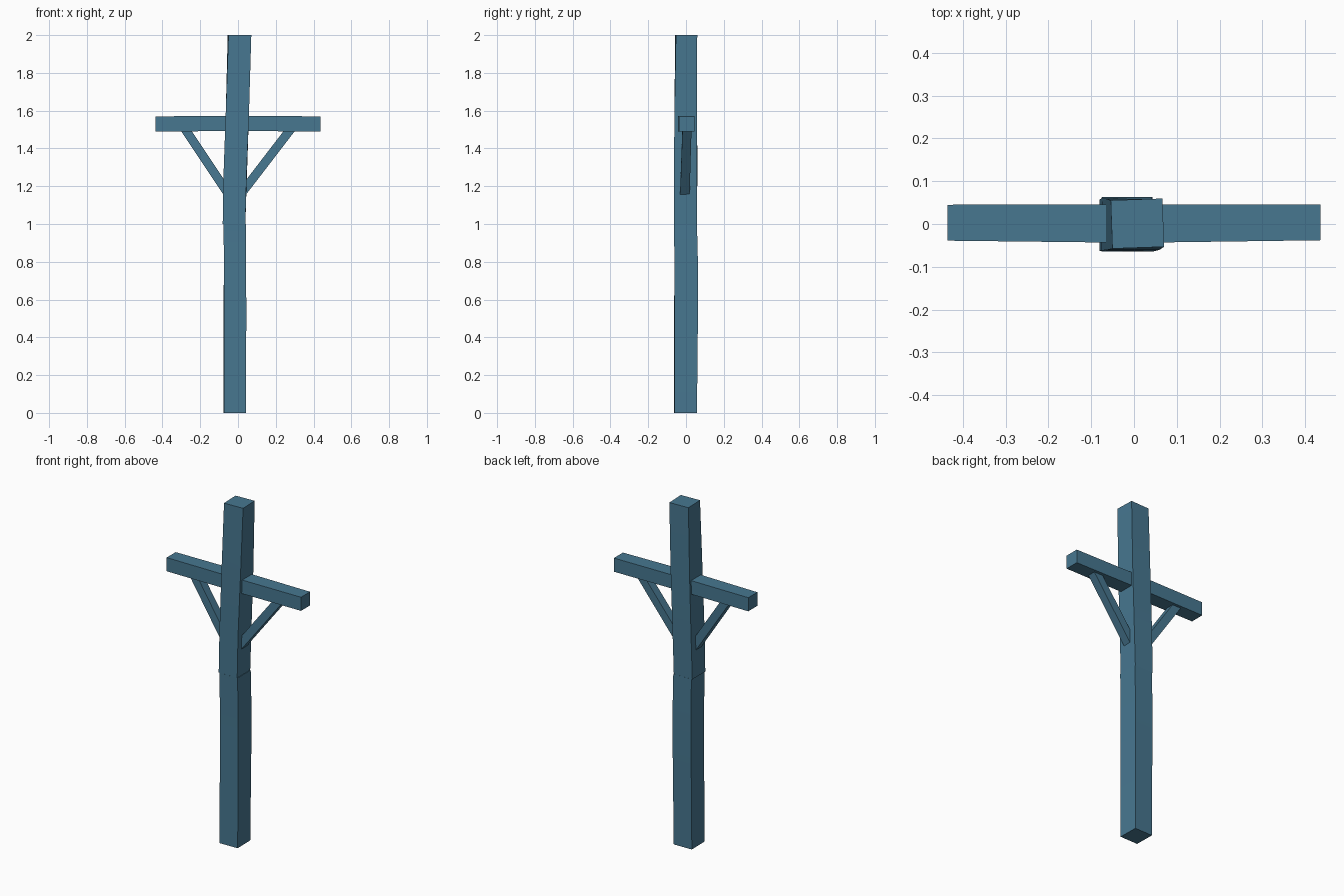
import bpy, bmesh, math
from mathutils import Vector, Matrix

cube = bpy.data.objects.get("Cube")
if cube:
    bpy.data.objects.remove(cube, do_unlink=True)

paint = bpy.data.materials.new("weathered_blue")
paint.use_nodes = True
BLUE = (0.063, 0.185, 0.28, 1)
paint.diffuse_color = BLUE
paint.node_tree.nodes["Principled BSDF"].inputs["Base Color"].default_value = BLUE


def timber(name, rings, matrix=Matrix()):
    """Loft a squared beam; each ring is (height, x centre, y centre, width, depth, twist)."""
    bm = bmesh.new()
    loops = []
    for h, cx, cy, w, d, twist in rings:
        turn = Matrix.Rotation(math.radians(twist), 3, 'Z')
        corners = [(-1, -1), (1, -1), (1, 1), (-1, 1)]
        loops.append([bm.verts.new(matrix @ (Vector((cx, cy, h)) +
                      turn @ Vector((i * w / 2, j * d / 2, 0)))) for i, j in corners])
    for a, b in zip(loops, loops[1:]):
        for i in range(4):
            j = (i + 1) % 4
            bm.faces.new((a[i], a[j], b[j], b[i]))
    bm.faces.new(loops[0][::-1])
    bm.faces.new(loops[-1])
    bmesh.ops.recalc_face_normals(bm, faces=bm.faces)
    mesh = bpy.data.meshes.new(name)
    bm.to_mesh(mesh)
    bm.free()
    mesh.materials.append(paint)
    obj = bpy.data.objects.new(name, mesh)
    bpy.context.collection.objects.link(obj)
    bpy.ops.object.select_all(action='DESELECT')
    obj.select_set(True)
    bpy.context.view_layer.objects.active = obj
    bpy.ops.object.shade_smooth_by_angle(angle=math.radians(30))
    return obj


# Slightly crooked post in two lengths
timber("lower_post", [
    (0, -0.018, -0.003, 0.116, 0.12, 1),
    (0.5, -0.016, 0.0, 0.118, 0.124, 1),
    (0.8, -0.016, 0.001, 0.118, 0.124, 0),
    (1, -0.017, -0.003, 0.118, 0.122, 0)])
timber("upper_post", [
    (1, -0.021, -0.003, 0.12, 0.121, 0),
    (1.25, -0.015, -0.002, 0.122, 0.122, -1),
    (1.6, -0.003, -0.001, 0.123, 0.12, 0),
    (2, 0.008, 0.001, 0.121, 0.113, 2)])

# Crossbar lies along x: local height becomes x, local width becomes z
lay_flat = Matrix(((0, 0, 1, 0), (0, 1, 0, 0), (1, 0, 0, 1.53), (0, 0, 0, 1)))
timber("crossbar", [
    (-0.436, 0, 0.003, 0.08, 0.084, 0),
    (0, 0.002, 0.001, 0.08, 0.09, 0),
    (0.436, 0, 0.004, 0.08, 0.084, 0)], lay_flat)

# Diagonal braces run from inside the post up to the crossbar
for side, name in ((1, "left_brace"), (-1, "right_brace")):
    foot = Vector((0.02 if side > 0 else -0.055, -0.006, 1.165))
    head = Vector((side * 0.285, 0.005, 1.51))
    run = head - foot
    axis_z = run.normalized()
    axis_x = Vector((0, 1, 0)).cross(axis_z).normalized()
    axis_y = axis_z.cross(axis_x)
    frame = Matrix((axis_x, axis_y, axis_z)).transposed().to_4x4()
    frame.translation = foot
    timber(name, [(0, 0, 0, 0.047, 0.05, 0),
                  (run.length, 0, 0, 0.047, 0.048, 0)], frame)
